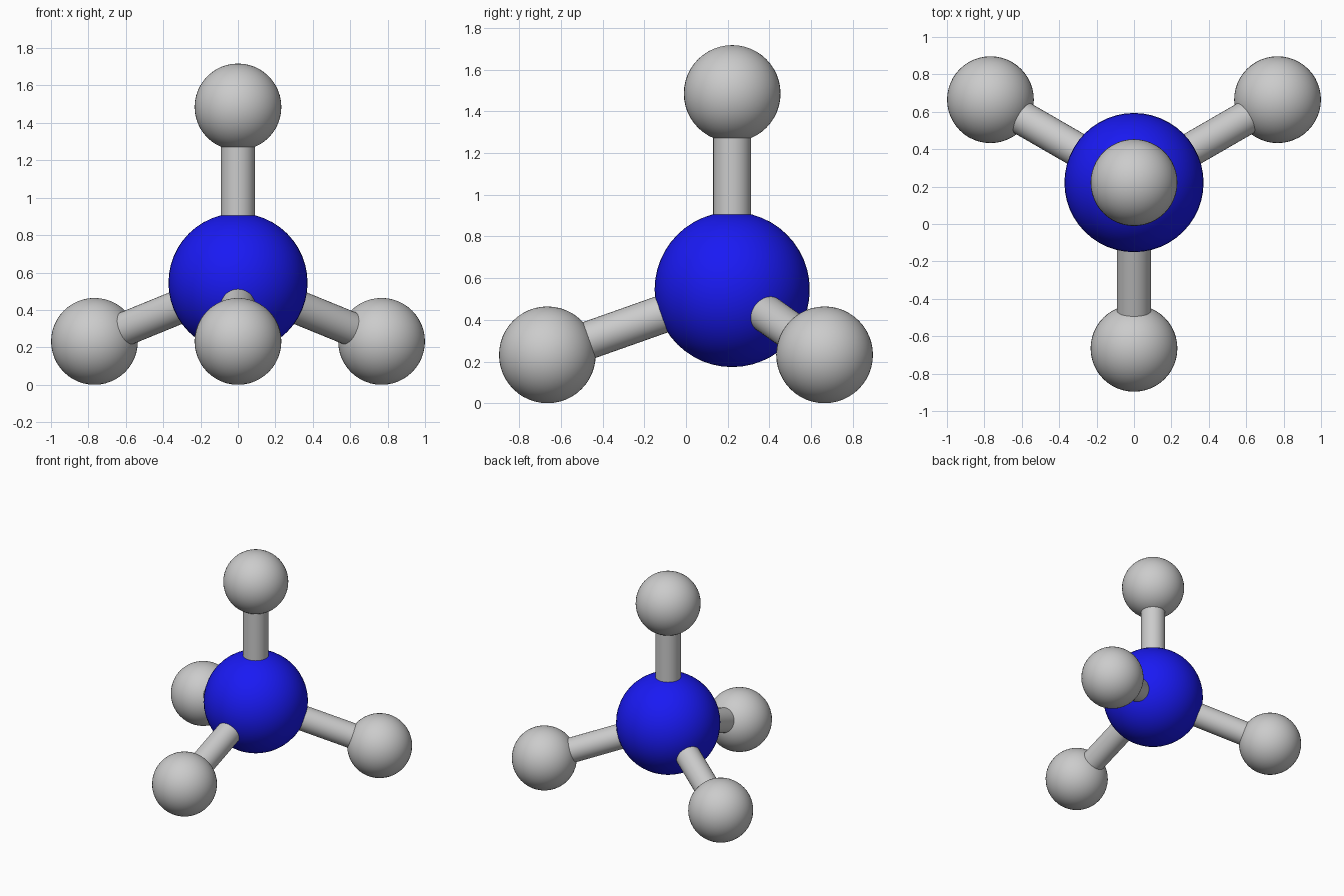
import bpy
from math import cos, sin, radians, sqrt
from mathutils import Vector

if "Cube" in bpy.data.objects:
    bpy.data.objects.remove(bpy.data.objects["Cube"])

BOND = 0.94       # distance between atom centres
R_CORE, R_OUTER, R_BOND = 0.372, 0.232, 0.091
CENTRE = Vector((0, 0.2215, R_OUTER + BOND / 3))

blue = bpy.data.materials.new("blue")
blue.diffuse_color = (0.01, 0.01, 0.9, 1)
blue.use_nodes = True
blue.node_tree.nodes["Principled BSDF"].inputs["Base Color"].default_value = blue.diffuse_color


def finish(name):
    obj = bpy.context.object
    obj.name = name
    bpy.ops.object.shade_smooth_by_angle()
    return obj


def atom(name, position, radius):
    bpy.ops.mesh.primitive_uv_sphere_add(segments=48, ring_count=24, radius=radius, location=position)
    return finish(name)


def bond(name, start, end):
    axis = end - start
    bpy.ops.mesh.primitive_cylinder_add(vertices=32, radius=R_BOND, depth=axis.length,
                                        location=(start + end) / 2)
    obj = finish(name)
    obj.rotation_euler = axis.to_track_quat('Z', 'Y').to_euler()


# Central atom
atom("central_atom", CENTRE, R_CORE).data.materials.append(blue)

# Four tetrahedral directions: one straight up, three spread below
directions = {"top": Vector((0, 0, 1))}
for label, angle in (("front", -90), ("right", 30), ("left", 150)):
    a = radians(angle)
    h = 2 * sqrt(2) / 3
    directions[label] = Vector((h * cos(a), h * sin(a), -1 / 3))

# Outer atoms and their bonds
for label, d in directions.items():
    end = CENTRE + d * BOND
    atom(label + "_outer_atom", end, R_OUTER)
    bond(label + "_bond", CENTRE, end)
